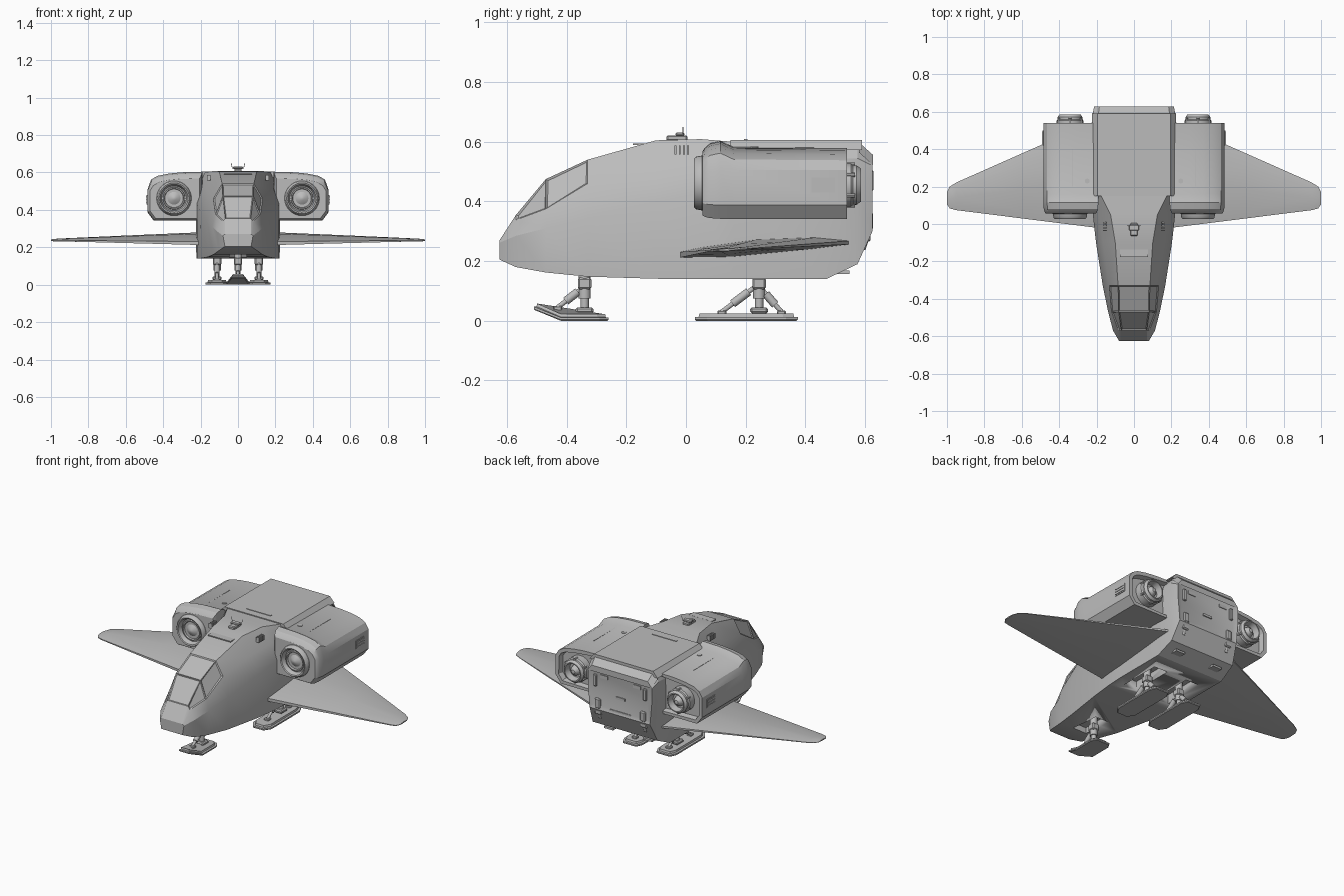
import bpy, bmesh, math
from mathutils import Vector

cube = bpy.data.objects.get("Cube")
if cube:
    bpy.data.objects.remove(cube, do_unlink=True)

grey = bpy.data.materials.new("hull_grey")
grey.use_nodes = True
COLOR = (0.5, 0.5, 0.5, 1)
grey.diffuse_color = COLOR
grey.node_tree.nodes["Principled BSDF"].inputs["Base Color"].default_value = COLOR


def finish(name, bm, angle=30):
    bmesh.ops.recalc_face_normals(bm, faces=bm.faces)
    mesh = bpy.data.meshes.new(name)
    bm.to_mesh(mesh)
    bm.free()
    mesh.materials.append(grey)
    ob = bpy.data.objects.new(name, mesh)
    bpy.context.collection.objects.link(ob)
    bpy.ops.object.select_all(action='DESELECT')
    ob.select_set(True)
    bpy.context.view_layer.objects.active = ob
    bpy.ops.object.shade_smooth_by_angle(angle=math.radians(angle))
    return ob


def loft(rings):
    """Skin a list of equal-length rings and cap both ends."""
    bm = bmesh.new()
    vs = [[bm.verts.new(p) for p in r] for r in rings]
    n = len(rings[0])
    for a, b in zip(vs, vs[1:]):
        for i in range(n):
            bm.faces.new((a[i], a[(i + 1) % n], b[(i + 1) % n], b[i]))
    bm.faces.new(vs[0])
    bm.faces.new(vs[-1])
    bmesh.ops.recalc_face_normals(bm, faces=bm.faces)
    return bm


def box(name, center, size, bevel=0.0):
    bm = bmesh.new()
    bmesh.ops.create_cube(bm, size=1)
    for v in bm.verts:
        v.co = Vector(center) + Vector(size) * v.co
    if bevel:
        bmesh.ops.bevel(bm, geom=bm.edges[:], offset=bevel, segments=1, affect='EDGES')
    return finish(name, bm)


def rod(name, a, b, r, sides=16):
    a, b = Vector(a), Vector(b)
    bm = bmesh.new()
    bmesh.ops.create_cone(bm, cap_ends=True, segments=sides, radius1=r, radius2=r, depth=(b - a).length)
    rot = (b - a).to_track_quat('Z', 'Y')
    for v in bm.verts:
        v.co = rot @ v.co + (a + b) / 2
    return finish(name, bm)


def lathe_y(name, cx, cz, profile, seg=40):
    """Revolve (radius, y) pairs about an axis along y."""
    rings = [[(cx + r * math.cos(t), y, cz + r * math.sin(t))
              for t in (2 * math.pi * i / seg for i in range(seg))] for r, y in profile]
    return finish(name, loft(rings))


# fuselage: y, roof half width / height, sill, shoulder, bottom
SECTIONS = [
    (-.625, .070, .270, .075, .267, .080, .262, .070, .205),
    (-.57, .068, .355, .082, .338, .112, .285, .105, .180),
    (-.47, .082, .475, .120, .375, .138, .310, .130, .162),
    (-.33, .085, .540, .132, .460, .167, .345, .160, .148),
    (-.10, .100, .605, .165, .510, .203, .400, .200, .141),
    (.05, .125, .609, .185, .525, .220, .430, .218, .140),
    (.16, .180, .600, .205, .530, .225, .435, .223, .140),
    (.47, .200, .590, .222, .540, .225, .435, .223, .140),
    (.575, .200, .580, .222, .545, .225, .435, .215, .190),
    (.625, .185, .555, .212, .520, .212, .435, .200, .300)]
rings = []
for s in SECTIONS:
    half = [(s[i], s[0], s[i + 1]) for i in (1, 3, 5, 7)]
    rings.append(half + [(-x, y, z) for x, y, z in reversed(half)])
bm = loft(rings)
# canopy panes sunk into the hull
panes = []
for f in bm.faces:
    c = f.calc_center_median()
    if -.57 < c.y < -.33 and len(f.verts) == 4:
        zs = [v.co.z for v in f.verts]
        if min(zs) > .33:
            panes.append(f)
bmesh.ops.inset_individual(bm, faces=panes, thickness=.008, depth=-.005)
# rear hatch panel
back = max(bm.faces, key=lambda f: f.calc_center_median().y)
bmesh.ops.inset_region(bm, faces=[back], thickness=.03, depth=-.008)
hull = finish("fuselage", bm, 20)

# landing gear bays cut into the belly
for cx, y0, y1, w in ((0, -.46, -.27, .09), (.112, .1, .36, .09), (-.112, .1, .36, .09)):
    cutter = box("bay_cutter", (cx, (y0 + y1) / 2, .14), (w, y1 - y0, .11))
    cutter.hide_render = True
    mod = hull.modifiers.new("bay", 'BOOLEAN')
    mod.operation, mod.solver, mod.object = 'DIFFERENCE', 'EXACT', cutter
    bpy.context.view_layer.objects.active = hull
    bpy.ops.object.modifier_apply(modifier=mod.name)
    bpy.data.objects.remove(cutter, do_unlink=True)

# roof plate with sloped edges
plate = [(-.225, .572), (-.195, .606), (.195, .606), (.225, .572)]
finish("roof_plate", loft([[(x, y, z) for x, z in plate] for y in (.15, .59)]))
finish("roof_rear_lip", loft([[(x * k, y, z - d) for x, z in plate]
                              for y, k, d in ((.58, .98, .008), (.627, .95, .05))]))
box("roof_seam", (0, .2, .607), (.16, .012, .004))
box("nose_hatch", (0, -.157, .592), (.15, .04, .006)).rotation_euler = (0, 0, 0)

# sensor on the roof
box("sensor_base", (0, -.03, .612), (.04, .07, .02), .005)
box("sensor_head", (0, -.02, .625), (.055, .03, .012), .004)
for x in (-.03, .03):
    rod("sensor_antenna", (x, -.01, .62), (x * 1.2, -.01, .65), .0015, 6)

# front skid, nose wheel position, and rear skids


def skid(name, cx, y0, y1, w, front, rear, lift, h):
    def ring(k, z):
        pts = [(w * .55, y0), (w, y0 + front), (w, y1 - rear), (w * .7, y1)]
        full = pts + [(-x, y) for x, y in reversed(pts)]
        m = (y0 + y1) / 2
        return [(cx + x * k, m + (y - m) * (1 + (k - 1) * .4),
                 z + lift * max(0, (y0 + front - y) / front)) for x, y in full]
    finish(name, loft([ring(.94, 0), ring(1, .004), ring(1, h * .5), ring(.82, h * .55),
                       ring(.78, h)]), 20)


def leg(name, x, y, foot_z, struts):
    rod(name + "_piston", (x, y, foot_z), (x, y, .19), .014)
    rod(name + "_sleeve", (x, y, .075), (x, y, .19), .02)
    box(name + "_head", (x, y, .125), (.045, .045, .04), .006)
    box(name + "_ankle", (x, y, foot_z + .01), (.05, .06, .02), .006)
    for fy, fz, ty, tz in struts:
        a, b = Vector((x, fy, fz)), Vector((x, ty, tz))
        rod(name + "_strut", a, b, .008)
        rod(name + "_damper", a.lerp(b, .3), a.lerp(b, .75), .014)
        box(name + "_strut_foot", (x, fy, fz - .004), (.03, .03, .018), .004)


skid("front_skid", 0, -.51, -.26, .062, .09, .03, .036, .022)
leg("front_leg", 0, -.34, .025, [(-.43, .045, -.34, .115)])
for s in (-1, 1):
    x = .112 * s
    skid("rear_skid", x, .03, .375, .062, .04, .04, 0, .024)
    leg("rear_leg", x, .245, .025, [(.12, .03, .24, .12), (.32, .03, .25, .11)])

    # engine nacelle: flat-sided housing with a domed front shoulder
    outline = [(.19, .58), (.30, .577), (.37, .57), (.43, .558), (.465, .538), (.485, .505),
               (.485, .388), (.45, .342), (.19, .342)]
    cx, cz = .345, .46
    rings = []
    for y, k, up in ((.055, .90, 0), (.062, .94, .006), (.08, .98, .018), (.115, 1, .024),
                     (.16, 1, .003), (.54, 1, 0)):
        rings.append([(s * (cx + (px - cx) * k), y,
                       cz + (pz - cz) * k + (up if pz > .53 else 0)) for px, pz in outline])
    bm = loft(rings)
    rear = max(bm.faces, key=lambda f: f.calc_center_median().y)
    bmesh.ops.inset_region(bm, faces=[rear], thickness=.022)
    bmesh.ops.inset_region(bm, faces=[rear], thickness=.008, depth=-.03)
    finish("engine_nacelle", bm, 25)

    # intake and exhaust
    lathe_y("engine_intake", s * .342, .462,
            [(.104, .10), (.102, .062), (.092, .054), (.088, .034), (.082, .027), (.075, .03),
             (.066, .055), (.060, .055), (.058, .045), (.052, .045), (.045, .07), (.038, .07),
             (.034, .055), (.012, .04), (.001, .038)])
    lathe_y("engine_exhaust", s * .342, .455,
            [(.072, .50), (.072, .553), (.066, .56), (.066, .572), (.056, .586), (.05, .586),
             (.042, .55), (.03, .55), (.026, .565), (.012, .58), (.001, .582)])
    for i in range(6):
        t = math.radians(60 * i + 30)
        rod("exhaust_bolt", (s * .342 + .069 * math.cos(t), .54, .455 + .069 * math.sin(t)),
            (s * .342 + .069 * math.cos(t), .566, .455 + .069 * math.sin(t)), .007, 8)

    # nacelle vents and roof caps
    box("nacelle_vent_frame", (s * .486, .46, .455), (.004, .08, .05))
    for i in range(3):
        box("nacelle_vent_slat", (s * .489, .46, .44 + .015 * i), (.004, .07, .006))
    rod("roof_cap", (s * .25, .23, .57), (s * .25, .23, .584), .013)
    box("nacelle_seam", (s * .33, .3, .575), (.003, .2, .004))
    for i in range(4):
        box("hull_vent_slat", (s * .157, -.035 + .014 * i, .572), (.02, .006, .03))

    # wing: x, leading y, trailing y, middle height, tilt, thickness
    rings = []
    for wx, y0, y1, z, tilt, th in ((.20, -.02, .553, .242, .018, .034), (.6, .03, .377, .240, .010, .021),
                                    (.95, .074, .222, .238, .003, .009), (.985, .083, .200, .237, .002, .008),
                                    (1.0, .105, .170, .237, 0, .005)):
        ring = []
        for u, v in ((0, -.35), (0, .2), (.12, .5), (.45, .95), (.8, .8), (1, .25),
                     (1, -.1), (.75, -.35), (.3, -.6)):
            ring.append((s * wx, y0 + (y1 - y0) * u, z + tilt * (2 * u - 1) + th * v))
        rings.append(ring)
    finish("wing", loft(rings), 25)

    # rear hatch fittings
    box("hatch_slot", (s * .165, .622, .47), (.022, .014, .07), .004)
    box("hatch_upper_plate", (s * .11, .618, .5), (.05, .006, .02))
    box("hatch_hinge", (s * .15, .617, .335), (.036, .02, .06), .006)
    rod("hatch_hinge_arm", (s * .15, .615, .32), (s * .15, .59, .24), .012)
    box("hatch_clamp", (s * .15, .606, .28), (.045, .026, .03), .006)
    box("belly_step", (s * .13, .528, .163), (.06, .04, .012)).rotation_euler = (0, 0, 0)
box("hatch_handle", (0, .619, .40), (.06, .008, .014))
box("hatch_step", (0, .616, .315), (.14, .01, .012))
